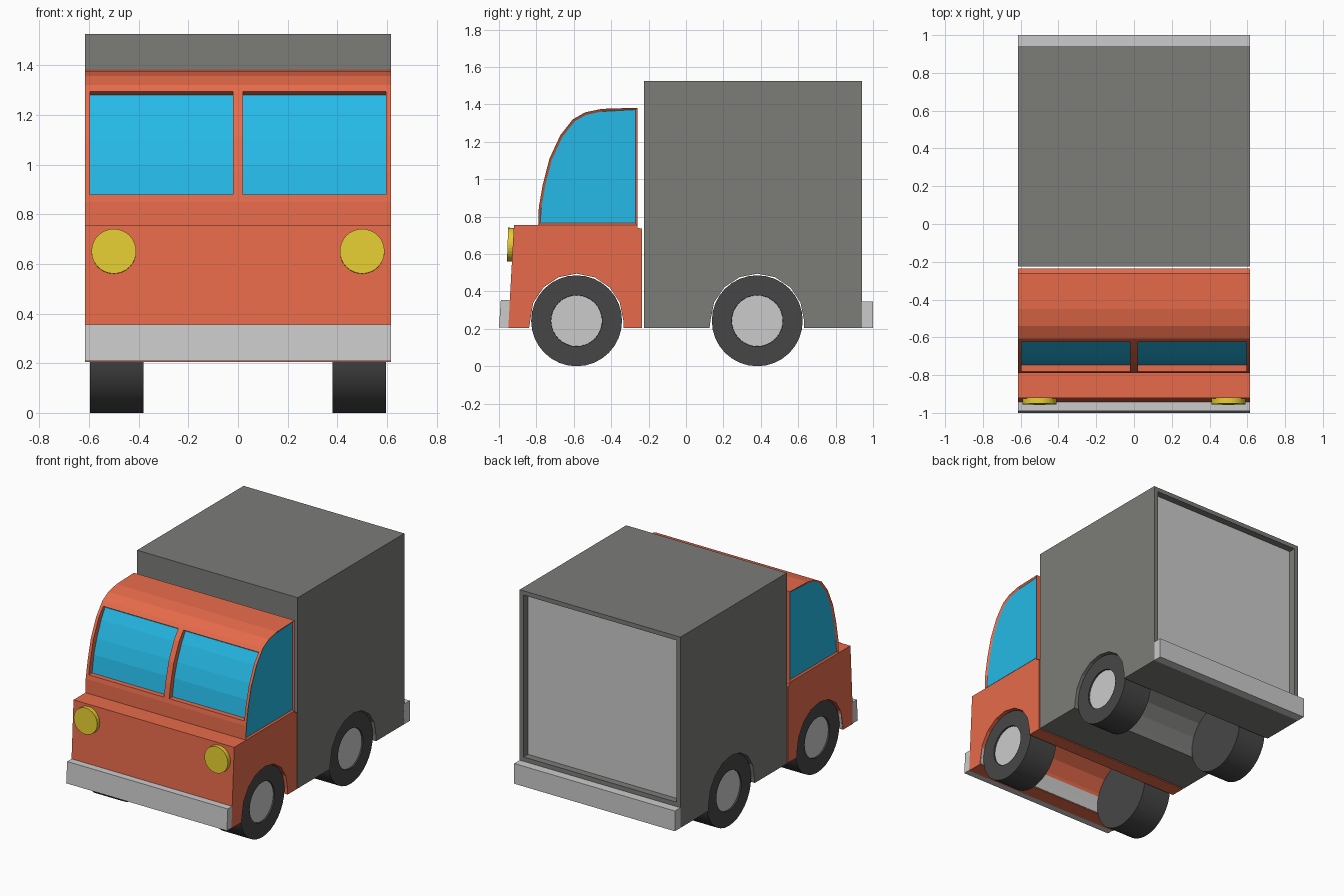
import bpy, bmesh
from math import cos, sin, radians, pi
from mathutils import Matrix

if "Cube" in bpy.data.objects:
    bpy.data.objects.remove(bpy.data.objects["Cube"])


def material(name, r, g, b):
    m = bpy.data.materials.new(name)
    m.diffuse_color = (r, g, b, 1)
    m.use_nodes = True
    m.node_tree.nodes["Principled BSDF"].inputs["Base Color"].default_value = m.diffuse_color
    return m


RED = material("red_paint", 0.80, 0.147, 0.07)
GLASS = material("blue_glass", 0.019, 0.49, 0.80)
DARK = material("dark_grey", 0.20, 0.20, 0.19)
RUBBER = material("rubber", 0.062, 0.062, 0.062)
YELLOW = material("yellow_lamp", 0.80, 0.62, 0.032)


def finish(name, bm, *mats):
    me = bpy.data.meshes.new(name)
    bm.to_mesh(me)
    bm.free()
    for m in mats:
        me.materials.append(m)
    ob = bpy.data.objects.new(name, me)
    bpy.context.collection.objects.link(ob)
    return ob


def prism_bm(profile, x0, x1):
    """Side profile of (y, z) points extruded from x0 to x1."""
    bm = bmesh.new()
    face = bm.faces.new([bm.verts.new((x0, y, z)) for y, z in profile])
    ext = bmesh.ops.extrude_face_region(bm, geom=[face], use_keep_orig=True)
    for v in ext["geom"]:
        if isinstance(v, bmesh.types.BMVert):
            v.co.x = x1
    bmesh.ops.recalc_face_normals(bm, faces=bm.faces)
    return bm


def prism(name, profile, x0, x1, *mats):
    return finish(name, prism_bm(profile, x0, x1), *mats)


def box(name, x0, x1, y0, y1, z0, z1, *mats):
    return prism(name, [(y0, z0), (y1, z0), (y1, z1), (y0, z1)], x0, x1, *mats)


def cut(ob, cutter):
    mod = ob.modifiers.new("cut", "BOOLEAN")
    mod.operation, mod.solver, mod.object = "DIFFERENCE", "EXACT", cutter
    bpy.context.view_layer.objects.active = ob
    bpy.ops.object.modifier_apply(modifier=mod.name)
    bpy.data.objects.remove(cutter)


def arch(yc, r, steps=8):
    """Wheel arch outline from back to front, ending on the sill."""
    pts = [(yc + r * cos(pi * i / steps), 0.245 + r * sin(pi * i / steps))
           for i in range(steps + 1)]
    return [(yc + r, 0.205)] + pts + [(yc - r - 0.005, 0.205)]


W, FRONT, REAR = 0.615, -0.585, 0.381

# Cargo box with rear wheel channel and recessed back door
cargo = prism("cargo_box", [(-0.225, 0.205), (-0.225, 1.525), (0.94, 1.525), (0.94, 0.205)]
              + arch(REAR, 0.25), -W, W, DARK)
cut(cargo, box("door_cutter", -0.585, 0.585, 0.885, 1.1, 0.375, 1.495, DARK))
box("back_door", -0.585, 0.585, 0.875, 0.892, 0.375, 1.495)

# Lower cab with front wheel channel
prism("lower_cab", [(-0.95, 0.205), (-0.92, 0.755), (-0.26, 0.755), (-0.26, 0.74),
                    (-0.235, 0.735), (-0.235, 0.205)] + arch(FRONT, 0.25), -W, W, RED)
prism("arch_liner", [(-0.88, 0.21), (-0.837, 0.21), (-0.832, 0.25), (-0.82, 0.32),
                     (-0.88, 0.32)], -0.61, 0.61)

# Upper cab: curved roof profile, side caps inset to form the side windows
roof = [(-0.79, 0.755), (-0.787, 0.85), (-0.766, 0.97), (-0.73, 1.11), (-0.672, 1.235),
        (-0.605, 1.32), (-0.54, 1.357), (-0.45, 1.376), (-0.26, 1.382), (-0.26, 0.755)]
bm = prism_bm(roof, -W, W)
caps = [f for f in bm.faces if abs(f.normal.x) > 0.9]
bmesh.ops.inset_individual(bm, faces=caps, thickness=0.014, depth=-0.009)
for f in caps:
    f.material_index = 1
cab = finish("upper_cab", bm, RED, GLASS)

# Windscreen panes set back into the curved front
pane = [(-0.742, 0.88), (-0.722, 1.0), (-0.69, 1.10), (-0.642, 1.21), (-0.60, 1.28)]
for s in (-1, 1):
    cut(cab, prism("pane_cutter", pane + [(-0.9, 1.46), (-0.9, 0.88)], s * 0.02, s * 0.595, RED))
    prism("windscreen", [(y - 0.004, z) for y, z in pane]
          + [(y + 0.01, z) for y, z in reversed(pane)], s * 0.02, s * 0.595, GLASS)

# Bumpers
prism("front_bumper", [(-1.0, 0.208), (-0.945, 0.208), (-0.94, 0.355), (-0.99, 0.355)], -W, W)
box("rear_bumper", -W, W, 0.935, 1.0, 0.205, 0.345)

# Headlights
for s in (-1, 1):
    bm = bmesh.new()
    bmesh.ops.create_cone(bm, cap_ends=True, segments=32, radius1=0.09, radius2=0.09, depth=0.05,
                          matrix=Matrix.Translation((s * 0.5, -0.929, 0.65))
                          @ Matrix.Rotation(radians(88), 4, "X"))
    finish("headlight", bm, YELLOW)

# Wheels: wide tyres with a grey hub inset in the outer face
for yc in (FRONT, REAR):
    for s in (-1, 1):
        bm = bmesh.new()
        bmesh.ops.create_cone(bm, cap_ends=True, segments=32, radius1=0.243, radius2=0.243,
                              depth=0.215, matrix=Matrix.Translation((s * 0.4875, yc, 0.243))
                              @ Matrix.Rotation(pi / 2, 4, "Y"))
        outer = [f for f in bm.faces if f.normal.x * s > 0.9]
        bmesh.ops.inset_individual(bm, faces=outer, thickness=0.106)
        bmesh.ops.inset_individual(bm, faces=outer, thickness=0.001, depth=-0.01)
        outer[0].material_index = 1
        wheel = finish("wheel", bm, RUBBER, None)
        bpy.ops.object.select_all(action="DESELECT")
        wheel.select_set(True)
        bpy.context.view_layer.objects.active = wheel
        bpy.ops.object.shade_smooth_by_angle(angle=radians(30))
